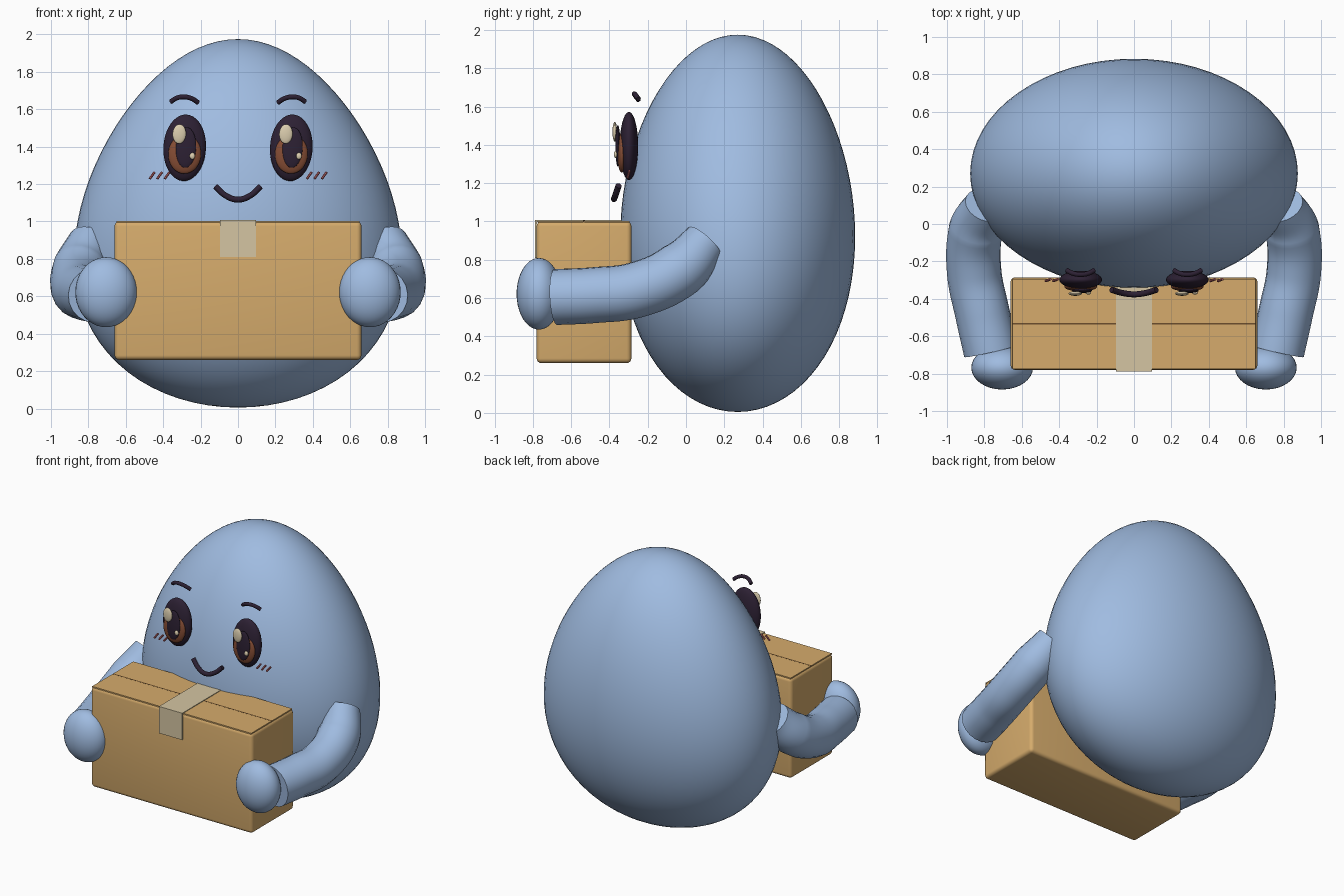
import bpy
import bmesh
from math import sqrt, radians
from mathutils import Vector

if "Cube" in bpy.data.objects:
    bpy.data.objects.remove(bpy.data.objects["Cube"])


def material(name, r, g, b):
    m = bpy.data.materials.new(name)
    m.use_nodes = True
    m.diffuse_color = (r, g, b, 1)
    node = m.node_tree.nodes["Principled BSDF"]
    node.inputs["Base Color"].default_value = (r, g, b, 1)
    node.inputs["Roughness"].default_value = 0.7
    return m


BLUE = material("soft blue", 0.35, 0.50, 0.75)
CARD = material("cardboard", 0.67, 0.41, 0.15)
SEAM = material("cardboard seam", 0.15, 0.075, 0.025)
TAPE = material("packing tape", 0.66, 0.56, 0.36)
DARK = material("dark plum", 0.026, 0.015, 0.034)
IRIS = material("iris brown", 0.24, 0.075, 0.035)
SHINE = material("eye shine", 0.72, 0.62, 0.43)
PINK = material("blush pink", 0.55, 0.15, 0.16)


def finish(obj, name, mat):
    obj.name = name
    obj.data.materials.clear()
    obj.data.materials.append(mat)
    bpy.ops.object.select_all(action="DESELECT")
    obj.select_set(True)
    bpy.context.view_layer.objects.active = obj
    bpy.ops.object.shade_smooth_by_angle(angle=radians(40))
    return obj


def ellipsoid(name, center, radii, mat, tilt=0, segments=32, rings=20):
    bm = bmesh.new()
    bmesh.ops.create_uvsphere(bm, u_segments=segments, v_segments=rings, radius=1)
    bmesh.ops.scale(bm, vec=radii, verts=bm.verts)
    mesh = bpy.data.meshes.new(name)
    bm.to_mesh(mesh)
    bm.free()
    obj = bpy.data.objects.new(name, mesh)
    bpy.context.collection.objects.link(obj)
    obj.location = center
    obj.rotation_euler.y = radians(tilt)
    return finish(obj, name, mat)


def box(name, low, high, mat, bevel=0):
    low, high = Vector(low), Vector(high)
    bm = bmesh.new()
    bmesh.ops.create_cube(bm, size=1)
    bmesh.ops.scale(bm, vec=high - low, verts=bm.verts)
    bmesh.ops.translate(bm, vec=(low + high) / 2, verts=bm.verts)
    if bevel:
        bmesh.ops.bevel(bm, geom=bm.edges[:], offset=bevel, segments=4,
                        profile=0.5, affect="EDGES")
    mesh = bpy.data.meshes.new(name)
    bm.to_mesh(mesh)
    bm.free()
    obj = bpy.data.objects.new(name, mesh)
    bpy.context.collection.objects.link(obj)
    return finish(obj, name, mat)


def tube(name, points, radius, mat, scales=None, sides=4):
    curve = bpy.data.curves.new(name, "CURVE")
    curve.dimensions = "3D"
    curve.bevel_depth = radius
    curve.bevel_resolution = sides
    curve.use_fill_caps = True
    spline = curve.splines.new("BEZIER")
    spline.bezier_points.add(len(points) - 1)
    for i, (bp, co) in enumerate(zip(spline.bezier_points, points)):
        bp.co = co
        bp.handle_left_type = bp.handle_right_type = "AUTO"
        bp.radius = scales[i] if scales else 1
    obj = bpy.data.objects.new(name, curve)
    bpy.context.collection.objects.link(obj)
    bpy.ops.object.select_all(action="DESELECT")
    obj.select_set(True)
    bpy.context.view_layer.objects.active = obj
    bpy.ops.object.convert(target="MESH")
    return finish(bpy.context.view_layer.objects.active, name, mat)


# Egg body, tapered strongly in width and slightly in depth
body = ellipsoid("body", (0, 0.27, 0.99), (1, 1, 1), BLUE, segments=64, rings=40)
for v in body.data.vertices:
    s = v.co.z
    v.co.x *= 0.86 * (1 - 0.2 * s)
    v.co.y *= 0.612 * (1 - 0.07 * s)
    v.co.z *= 0.985

# Cardboard box with two thin lid flaps, a seam and tape
box("box", (-0.66, -0.78, 0.26), (0.66, -0.285, 1.0), CARD, 0.025)
box("front_flap", (-0.65, -0.775, 0.994), (0.65, -0.537, 1.003), CARD)
box("back_flap", (-0.65, -0.529, 0.994), (0.65, -0.295, 1.003), CARD)
box("lid_seam", (-0.65, -0.538, 0.996), (0.65, -0.528, 1.0035), SEAM)
box("tape_top", (-0.095, -0.788, 1.0), (0.095, -0.295, 1.008), TAPE)
box("tape_front", (-0.095, -0.788, 0.81), (0.095, -0.779, 1.008), TAPE)

for side, label in ((1, "left"), (-1, "right")):
    # Arm and hand
    path = [(0.79, 0.10, 0.89), (0.845, -0.03, 0.75), (0.855, -0.25, 0.645),
            (0.81, -0.48, 0.615), (0.765, -0.68, 0.605)]
    tube(label + "_arm", [(side * x, y, z) for x, y, z in path], 0.146, BLUE,
         scales=[0.8, 1, 1, 1, 1], sides=8)
    ellipsoid(label + "_hand", (side * 0.705, -0.768, 0.622),
              (0.165, 0.117, 0.187), BLUE)

    # Layered eye; the shine sits on the same side of both eyes
    cx = side * 0.285
    ellipsoid(label + "_eye", (cx, -0.298, 1.394), (0.114, 0.048, 0.178), DARK, 3)
    ellipsoid(label + "_iris", (cx, -0.335, 1.36), (0.088, 0.025, 0.105), IRIS, 3)
    ellipsoid(label + "_pupil", (cx + 0.007, -0.356, 1.395),
              (0.054, 0.013, 0.108), DARK, 3)
    ellipsoid(label + "_large_shine", (cx - 0.029, -0.372, 1.468),
              (0.036, 0.012, 0.052), SHINE, 3)
    ellipsoid(label + "_small_shine", (cx + 0.041, -0.368, 1.35),
              (0.015, 0.009, 0.018), SHINE, 0, 16, 10)

    # Eyebrow
    brow = [(0.36, -0.248, 1.64), (0.325, -0.264, 1.661), (0.285, -0.27, 1.666),
            (0.245, -0.264, 1.656), (0.213, -0.248, 1.635)]
    tube(label + "_eyebrow", [(side * x, y, z) for x, y, z in brow], 0.013, DARK)

    # Slanted blush strokes
    for i in range(3):
        x = side * (0.38 + 0.04 * i)
        tube(f"{label}_blush_{i + 1}", [(x - 0.012, -0.305, 1.228),
             (x + 0.014, -0.295, 1.264)], 0.007, PINK, sides=2)

# Smiling mouth
smile = [(-0.12, -0.352, 1.187), (-0.065, -0.368, 1.138), (0, -0.376, 1.117),
         (0.065, -0.368, 1.138), (0.12, -0.352, 1.187)]
tube("mouth", smile, 0.016, DARK)
